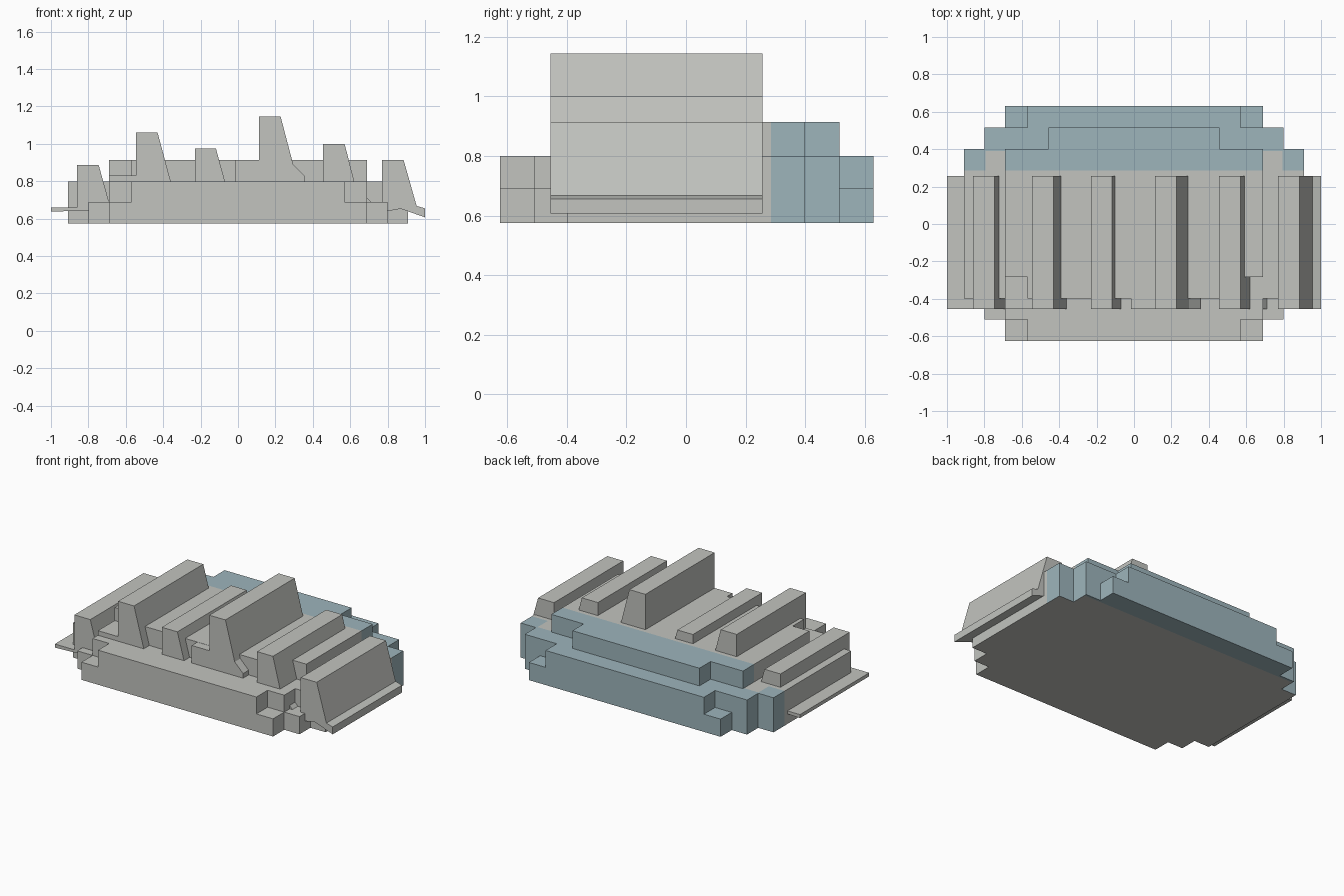
import bpy, bmesh
from mathutils import Vector

if "Cube" in bpy.data.objects:
    bpy.data.objects.remove(bpy.data.objects["Cube"])


def material(name, col):
    m = bpy.data.materials.new(name)
    m.diffuse_color = (*col, 1)
    m.use_nodes = True
    m.node_tree.nodes["Principled BSDF"].inputs["Base Color"].default_value = m.diffuse_color
    return m


GREY = material("pale grey", (0.54, 0.55, 0.52))
BLUE = material("dusty blue", (0.34, 0.46, 0.50))


def prism(name, points, direction):
    """Extrude a flat outline into a closed solid object."""
    bm = bmesh.new()
    face = bm.faces.new([bm.verts.new(p) for p in points])
    res = bmesh.ops.extrude_face_region(bm, geom=[face], use_keep_orig=True)
    moved = [g for g in res["geom"] if isinstance(g, bmesh.types.BMVert)]
    bmesh.ops.translate(bm, vec=Vector(direction), verts=moved)
    bmesh.ops.recalc_face_normals(bm, faces=bm.faces)
    return name, bm


def finish(name, bm):
    me = bpy.data.meshes.new(name)
    bm.to_mesh(me)
    bm.free()
    me.materials.append(GREY)
    me.materials.append(BLUE)
    ob = bpy.data.objects.new(name, me)
    bpy.context.collection.objects.link(ob)
    return ob


def is_blue(f):
    c, n = f.calc_center_median(), f.normal
    if n.z < -0.5:                       # underside: only the rear edge
        return c.y > 0.5
    if n.z > 0.5 and abs(c.z - 0.80) < 0.01 and abs(c.x) < 0.795:
        return c.y > 0.39                # grey runs further back here
    return c.y > 0.285


# Stepped base: right half outlines, mirrored in x
TIERS = [
    ("lower_base", 0.575, 0.69,
     [(.69, -.625), (.69, -.51), (.80, -.51), (.80, -.398), (.91, -.398),
      (.91, .40), (.80, .40), (.80, .515), (.69, .515), (.69, .63)]),
    ("middle_base", 0.69, 0.80,
     [(.57, -.625), (.57, -.51), (.69, -.51), (.69, -.398), (.91, -.398),
      (.91, .40), (.80, .40), (.80, .515), (.57, .515), (.57, .63)]),
    ("upper_base", 0.80, 0.915,
     [(.57, -.398), (.57, -.283), (.69, -.283), (.69, .40), (.457, .40),
      (.457, .515)]),
]
for name, z0, z1, half in TIERS:
    outline = half + [(-x, y) for x, y in reversed(half)]
    name, bm = prism(name, [(x, y, z0) for x, y in outline], (0, 0, z1 - z0))
    # cut lines along the colour borders
    for axis, d in (("y", .285), ("y", .39), ("y", .5), ("x", .795), ("x", -.795)):
        no = Vector((1, 0, 0)) if axis == "x" else Vector((0, 1, 0))
        bmesh.ops.bisect_plane(bm, geom=bm.verts[:] + bm.edges[:] + bm.faces[:],
                               plane_co=no * d, plane_no=no)
    bm.normal_update()
    for f in bm.faces:
        f.material_index = int(is_blue(f))
    finish(name, bm)

# Ridges: front profiles (x, z) swept from front to back
RIDGES = {
    "left_end_ridge": [(-1, .637), (-1, .66), (-.86, .66), (-.86, .887),
                       (-.745, .887), (-.69, .69), (-.69, .65), (-.80, .645)],
    "tall_left_ridge": [(-.69, .65), (-.69, .83), (-.545, .83), (-.545, 1.06),
                        (-.43, 1.06), (-.36, .80), (-.36, .65)],
    "low_middle_ridge": [(-.23, .65), (-.23, .975), (-.118, .975), (-.07, .80),
                         (-.07, .65)],
    "tallest_ridge": [(-.015, .65), (-.015, .914), (.112, .914), (.112, 1.145),
                      (.228, 1.145), (.295, .89), (.355, .83), (.355, .65)],
    "right_ridge": [(.455, .65), (.455, 1.0), (.57, 1.0), (.625, .785),
                    (.71, .69), (.71, .65)],
    "right_end_ridge": [(.77, .65), (.77, .915), (.885, .915), (.955, .668),
                        (1, .655), (1, .607), (.87, .653), (.80, .64)],
}
Y0, Y1 = -.455, .257
for name, prof in RIDGES.items():
    finish(*prism(name, [(x, Y0, z) for x, z in prof], (0, Y1 - Y0, 0)))
